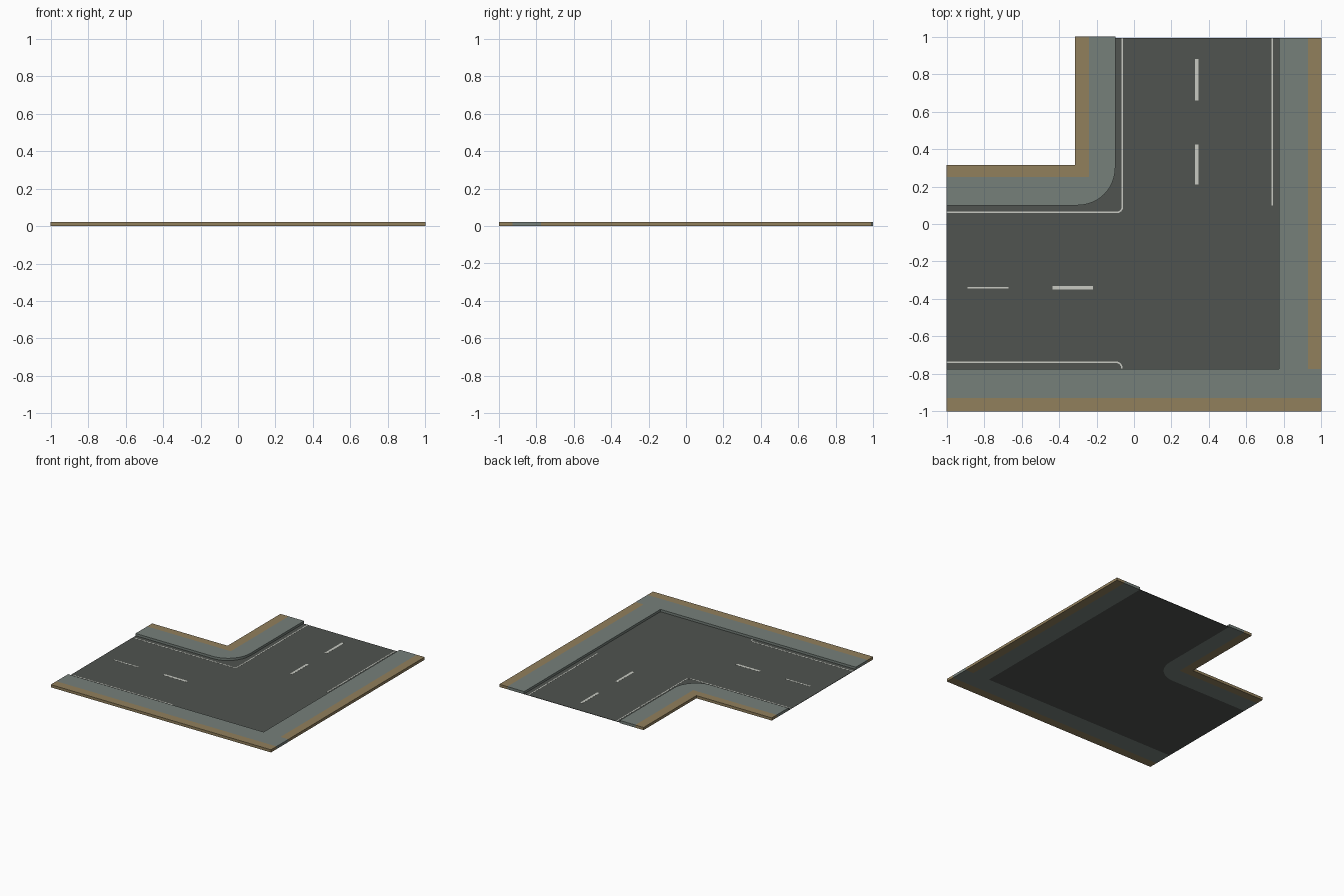
import bpy, bmesh, math

if "Cube" in bpy.data.objects:
    bpy.data.objects.remove(bpy.data.objects["Cube"])


def material(name, rgb):
    m = bpy.data.materials.new(name)
    m.diffuse_color = (*rgb, 1)
    m.use_nodes = True
    m.node_tree.nodes["Principled BSDF"].inputs["Base Color"].default_value = m.diffuse_color
    return m


ASPHALT = material("asphalt grey", (0.080, 0.088, 0.080))
PAVING = material("paving grey", (0.180, 0.215, 0.195))
EARTH = material("earth tan", (0.285, 0.215, 0.108))
PAINT = material("paint white", (0.58, 0.59, 0.54))

ROAD_Z = 0.003
WALK_Z = 0.022


def prism(name, pts, z0, z1, mat):
    """Extrude a counter-clockwise outline from z0 up to z1."""
    bm = bmesh.new()
    face = bm.faces.new([bm.verts.new((x, y, z0)) for x, y in pts])
    ext = bmesh.ops.extrude_face_region(bm, geom=[face], use_keep_orig=True)
    for v in ext["geom"]:
        if isinstance(v, bmesh.types.BMVert):
            v.co.z = z1
    bmesh.ops.recalc_face_normals(bm, faces=bm.faces)
    me = bpy.data.meshes.new(name)
    bm.to_mesh(me)
    bm.free()
    me.materials.append(mat)
    ob = bpy.data.objects.new(name, me)
    bpy.context.collection.objects.link(ob)
    return ob


def rect(x0, y0, x1, y1):
    return [(x0, y0), (x1, y0), (x1, y1), (x0, y1)]


def arc(cx, cy, r, a0, a1, n=12):
    return [(cx + r * math.cos(math.radians(a0 + (a1 - a0) * i / n)),
             cy + r * math.sin(math.radians(a0 + (a1 - a0) * i / n)))
            for i in range(n + 1)]


def stripe(name, path, w):
    """Thin painted line following a path."""
    left, right = [], []
    for i, (x, y) in enumerate(path):
        a, b = path[max(i - 1, 0)], path[min(i + 1, len(path) - 1)]
        dx, dy = b[0] - a[0], b[1] - a[1]
        d = math.hypot(dx, dy)
        nx, ny = -dy / d * w / 2, dx / d * w / 2
        left.append((x + nx, y + ny))
        right.append((x - nx, y - ny))
    prism(name, right + left[::-1], ROAD_Z, ROAD_Z + 0.0006, PAINT)


# Road surface, following the rounded inner kerb
kerb = arc(-0.3, 0.3, 0.2, -90, 0)
prism("road", [(-1, -0.775), (0.775, -0.775), (0.775, 0.992), (-0.1, 0.992)]
      + kerb[::-1] + [(-1, 0.1)], 0, ROAD_Z, ASPHALT)

# Inner pavement and its earth border
prism("inner_pavement", [(-1, 0.1)] + kerb
      + [(-0.1, 1), (-0.24, 1), (-0.24, 0.25), (-1, 0.25)], 0, WALK_Z, PAVING)
prism("inner_earth_border", [(-1, 0.25), (-0.24, 0.25), (-0.24, 1),
      (-0.315, 1), (-0.315, 0.315), (-1, 0.315)], 0, WALK_Z, EARTH)

# Outer pavement: the paving runs out to the edge just above the corner
prism("outer_pavement", [(-1, -0.928), (1, -0.928), (1, -0.775), (0.928, -0.775),
      (0.928, 0.992), (0.775, 0.992), (0.775, -0.775), (-1, -0.775)], 0, WALK_Z, PAVING)
prism("front_earth_border", rect(-1, -1, 1, -0.928), 0, WALK_Z, EARTH)
prism("right_earth_border", rect(0.928, -0.775, 1, 0.992), 0, WALK_Z, EARTH)

# Centre dashes of both arms
for i, (a, b) in enumerate([(0.21, 0.425), (0.66, 0.88)]):
    stripe(f"right_arm_dash_{i + 1}", [(0.335, a), (0.335, b)], 0.02)
    stripe(f"left_arm_dash_{i + 1}", [(-b - 0.01, -0.34), (-a - 0.01, -0.34)],
           0.02 if i == 0 else 0.01)

# Edge lines
stripe("inner_edge_line", [(-1, 0.062)] + arc(-0.092, 0.092, 0.03, -90, 0, 6)
       + [(-0.062, 0.992)], 0.008)
stripe("front_edge_line", [(-1, -0.737)] + arc(-0.098, -0.771, 0.034, 90, 0, 6), 0.008)
stripe("right_edge_line", [(0.737, 0.1), (0.737, 0.992)], 0.008)
